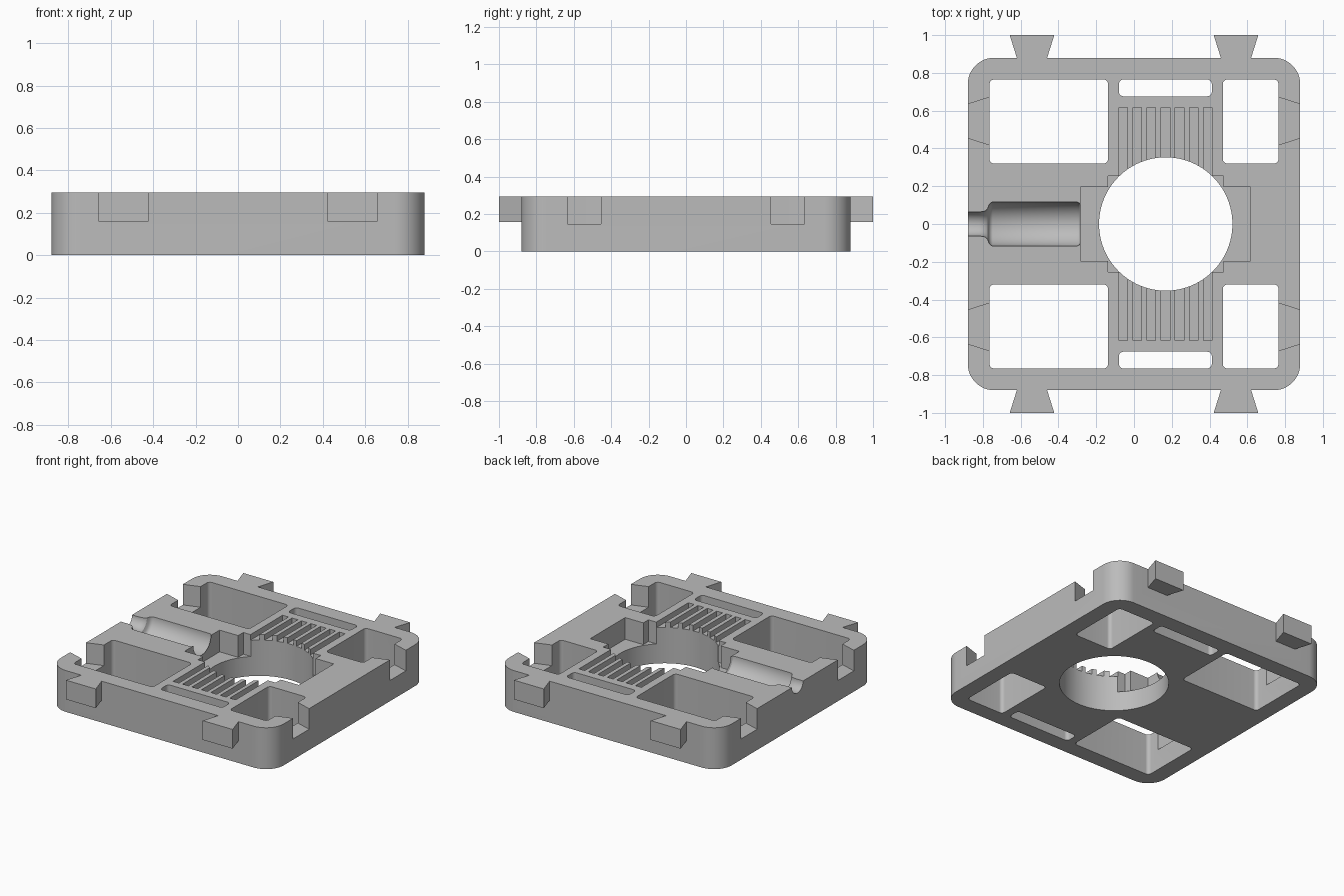
import bpy
import math

cube = bpy.data.objects.get("Cube")
if cube:
    bpy.data.objects.remove(cube, do_unlink=True)

TOP = 0.295
BODY = 0.88
WINDOW = 0.765
HOLE_X = 0.168
POCKET_FLOOR = 0.14

grey = bpy.data.materials.new("plain_grey")
grey.use_nodes = True
COLOUR = (0.5, 0.5, 0.5, 1)
grey.diffuse_color = COLOUR
grey.node_tree.nodes["Principled BSDF"].inputs["Base Color"].default_value = COLOUR


def add_mesh(name, verts, faces):
    mesh = bpy.data.meshes.new(name)
    mesh.from_pydata(verts, [], faces)
    mesh.materials.append(grey)
    obj = bpy.data.objects.new(name, mesh)
    bpy.context.collection.objects.link(obj)
    return obj


def prism(name, outline, z0, z1):
    """Extrude a counter-clockwise outline from z0 to z1."""
    n = len(outline)
    verts = [(x, y, z) for z in (z0, z1) for x, y in outline]
    faces = [tuple(reversed(range(n))), tuple(range(n, 2 * n))]
    faces += [(i, (i + 1) % n, n + (i + 1) % n, n + i) for i in range(n)]
    return add_mesh(name, verts, faces)


def rounded_rect(x0, x1, y0, y1, r, steps=8):
    corners = [(x1 - r, y1 - r), (x0 + r, y1 - r), (x0 + r, y0 + r), (x1 - r, y0 + r)]
    points = []
    for quarter, (cx, cy) in enumerate(corners):
        for i in range(steps + 1):
            a = (quarter + i / steps) * math.pi / 2
            points.append((cx + r * math.cos(a), cy + r * math.sin(a)))
    return points


def rect(x0, x1, y0, y1):
    return [(x0, y0), (x1, y0), (x1, y1), (x0, y1)]


def lathe_x(name, profile, z, steps=64):
    """Revolve (x, radius) points about a line along x at height z."""
    verts = []
    for x, r in profile:
        for i in range(steps):
            a = 2 * math.pi * i / steps
            verts.append((x, r * math.cos(a), z + r * math.sin(a)))
    rings = len(profile)
    faces = [tuple(reversed(range(steps))),
             tuple(range((rings - 1) * steps, rings * steps))]
    for k in range(rings - 1):
        for i in range(steps):
            j = (i + 1) % steps
            a, b = k * steps, (k + 1) * steps
            faces.append((a + i, a + j, b + j, b + i))
    return add_mesh(name, verts, faces)


def combine(target, tool, operation="DIFFERENCE"):
    tool.hide_render = True
    mod = target.modifiers.new(tool.name, "BOOLEAN")
    mod.operation = operation
    mod.solver = "EXACT"
    mod.object = tool
    bpy.context.view_layer.objects.active = target
    bpy.ops.object.modifier_apply(modifier=mod.name)
    bpy.data.objects.remove(tool, do_unlink=True)


# Base plate
plate = prism("base_plate", rounded_rect(-BODY, BODY, -BODY, BODY, 0.14, 16), 0, TOP)

# Dovetail tabs on the front and back
for side in (-1, 1):
    for cx in (-0.54, 0.54):
        tab = [(cx - 0.074, side * 0.86), (cx + 0.074, side * 0.86),
               (cx + 0.118, side), (cx - 0.118, side)]
        if side < 0:
            tab.reverse()
        combine(plate, prism("dovetail_tab", tab, 0.158, TOP), "UNION")

# Windows and slots, through the plate
for side in (-1, 1):
    for x0, x1, y0 in ((-WINDOW, -0.137, 0.32), (0.47, WINDOW, 0.32), (-0.08, 0.412, 0.676)):
        low, high = sorted((side * y0, side * WINDOW))
        combine(plate, prism("window_cutter", rounded_rect(x0, x1, low, high, 0.025), -0.1, 0.5))

# Dovetail sockets on the left and right
for sx in (-1, 1):
    for cy in (-0.545, 0.545):
        socket = [(sx * 0.75, cy - 0.131), (sx * 0.9, cy - 0.083),
                  (sx * 0.9, cy + 0.083), (sx * 0.75, cy + 0.131)]
        if sx < 0:
            socket.reverse()
        combine(plate, prism("socket_cutter", socket, 0.148, 0.5))

# Shallow vent grooves either side of the hole
for side in (-1, 1):
    for i in range(7):
        x = -0.08 + i * 0.0745
        low, high = sorted((side * 0.1, side * 0.617))
        combine(plate, prism("groove_cutter", rect(x, x + 0.046, low, high), TOP - 0.04, 0.5))

# Stepped pocket
combine(plate, prism("pocket_cutter", rect(-0.283, 0.618, -0.197, 0.197), POCKET_FLOOR, 0.5))
combine(plate, prism("step_cutter", rect(-0.137, 0.475, -0.255, 0.255), POCKET_FLOOR, 0.5))

# Round channel with a narrower outlet
channel = [(-0.95, 0.063), (-0.82, 0.063), (-0.79, 0.068), (-0.775, 0.08),
           (-0.768, 0.1), (-0.76, 0.111), (-0.748, 0.117), (-0.302, 0.117),
           (-0.29, 0.111), (-0.283, 0.1), (-0.25, 0.1)]
combine(plate, lathe_x("channel_cutter", channel, TOP + 0.0005))

# Centre hole
circle = [(HOLE_X + 0.353 * math.cos(i * math.pi / 48), 0.353 * math.sin(i * math.pi / 48))
          for i in range(96)]
combine(plate, prism("hole_cutter", circle, -0.1, 0.5))

# Smooth the curved walls, keep edges crisp
bpy.ops.object.select_all(action="DESELECT")
plate.select_set(True)
bpy.context.view_layer.objects.active = plate
bpy.ops.object.shade_smooth_by_angle(angle=math.radians(30))
